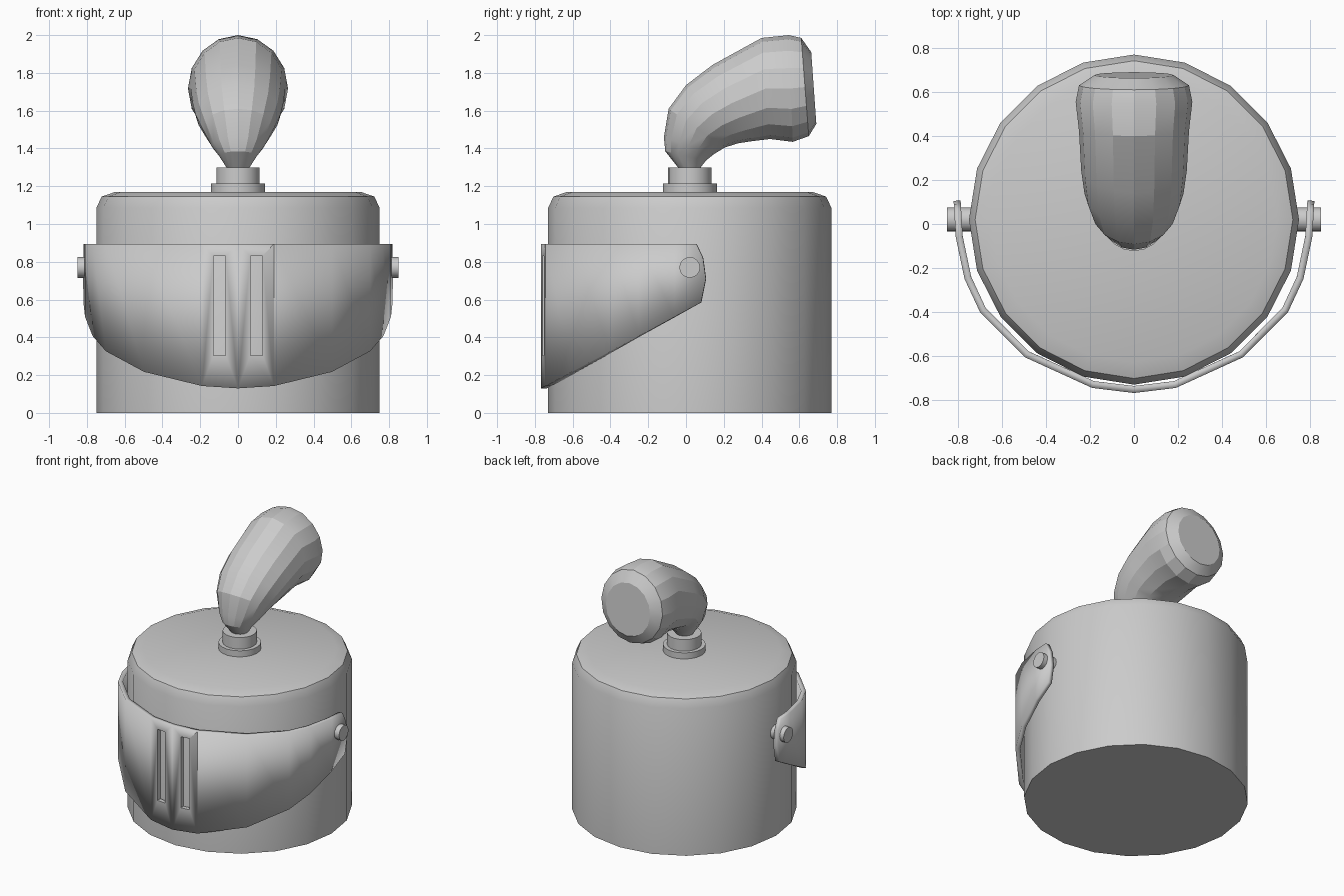
import bpy, bmesh
from math import pi, sin, cos, radians
from mathutils import Vector

if "Cube" in bpy.data.objects:
    bpy.data.objects.remove(bpy.data.objects["Cube"])

CY = 0.02  # the body axis sits slightly behind the origin


def finish(name, bm, angle=30, recalc=True):
    if recalc:
        bmesh.ops.recalc_face_normals(bm, faces=bm.faces)
    mesh = bpy.data.meshes.new(name)
    bm.to_mesh(mesh)
    bm.free()
    ob = bpy.data.objects.new(name, mesh)
    bpy.context.collection.objects.link(ob)
    bpy.ops.object.select_all(action='DESELECT')
    ob.select_set(True)
    bpy.context.view_layer.objects.active = ob
    bpy.ops.object.shade_smooth_by_angle(angle=radians(angle))
    return ob


def loft(name, rings, angle=30):
    """Skin a list of equal-length point rings and cap both ends."""
    bm = bmesh.new()
    vs = [[bm.verts.new(p) for p in r] for r in rings]
    n = len(vs[0])
    for a, b in zip(vs, vs[1:]):
        for i in range(n):
            j = (i + 1) % n
            bm.faces.new((a[i], a[j], b[j], b[i]))
    bm.faces.new(vs[0][::-1])
    bm.faces.new(vs[-1])
    return finish(name, bm, angle)


def lathe(name, profile, sides):
    return loft(name, [[(r * sin(2 * pi * i / sides), CY + r * cos(2 * pi * i / sides), z)
                        for i in range(sides)] for r, z in profile])


# Helmet body and stepped plume socket
lathe("helmet_body", [(.75, 0), (.75, 1.085), (.722, 1.145), (.65, 1.17)], 20)
lathe("plume_socket", [(.143, 1.16), (.143, 1.215), (.115, 1.215), (.115, 1.30)], 20)

# Plume: each section is upper (y, z), lower (y, z), half width
sections = [
    ((-.035, 1.29), (.07, 1.29), .055), ((-.11, 1.385), (.105, 1.335), .10),
    ((-.117, 1.46), (.145, 1.368), .14), ((-.092, 1.61), (.205, 1.405), .19),
    ((0, 1.735), (.275, 1.427), .225), ((.14, 1.842), (.345, 1.438), .24),
    ((.40, 1.985), (.445, 1.45), .25), ((.545, 2.0), (.565, 1.435), .265),
    ((.61, 1.985), (.65, 1.465), .25), ((.663, 1.91), (.69, 1.53), .18)]
rings = []
for top, low, w in sections:
    a, b = Vector((0, *top)), Vector((0, *low))
    mid, half = (a + b) / 2, (a - b) / 2
    rings.append([mid + half * cos(2 * pi * i / 16) + Vector((w * sin(2 * pi * i / 16), 0, 0))
                  for i in range(16)])
loft("plume", rings, 20)

# Visor: curved band with slanted lower edge and angled side tabs
plan = [(.81, -.06), (.77, -.25), (.70, -.40), (.497, -.605), (.19, -.745)]
plan = [(-x, y) for x, y in plan] + [(0, -.768)] + plan[::-1]
bm = bmesh.new()
tops = [bm.verts.new((x, y, .895)) for x, y in plan]
lows = [bm.verts.new((x, y, .13 + .535 * (y + .768))) for x, y in plan]
for i in range(len(plan) - 1):
    bm.faces.new((tops[i], lows[i], lows[i + 1], tops[i + 1]))
tab = [(.055, .895), (.09, .82), (.105, .71), (.08, .585)]
for side, k in ((-1, 0), (1, -1)):
    end = [bm.verts.new((side * (.81 + .06 * (y + .06)), y, z)) for y, z in tab]
    loop = [tops[k]] + end + [lows[k]]
    bm.faces.new(loop[::-1] if side > 0 else loop)
bm.normal_update()
# make every face point away from the body
bmesh.ops.reverse_faces(bm, faces=[f for f in bm.faces
                                   if f.normal.dot(f.calc_center_median() - Vector((0, .1, .6))) < 0])
visor = finish("visor", bm, 15, recalc=False)
solid = visor.modifiers.new("thickness", 'SOLIDIFY')
solid.thickness = .032
solid.offset = -1

# Two vertical eye slots cut through the visor
bm = bmesh.new()
for x in (-.0975, .0975):
    cube = bmesh.ops.create_cube(bm, size=1)["verts"]
    bmesh.ops.scale(bm, vec=(.065, .2, .525), verts=cube)
    bmesh.ops.translate(bm, vec=(x, -.75, .5675), verts=cube)
cutter = finish("slot_cutter", bm)
cutter.hide_render = True
bpy.context.view_layer.objects.active = visor
cut = visor.modifiers.new("slots", 'BOOLEAN')
cut.object = cutter
cut.operation = 'DIFFERENCE'
cut.solver = 'EXACT'
bpy.ops.object.modifier_apply(modifier="thickness")
bpy.ops.object.modifier_apply(modifier="slots")
bpy.data.objects.remove(cutter)

# Hinge pins on both sides
for side, label in ((-1, "left"), (1, "right")):
    loft("hinge_pin_" + label,
         [[(side * x, CY + .055 * cos(2 * pi * i / 16), .77 + .055 * sin(2 * pi * i / 16))
           for i in range(16)] for x in (.73, .85)])
